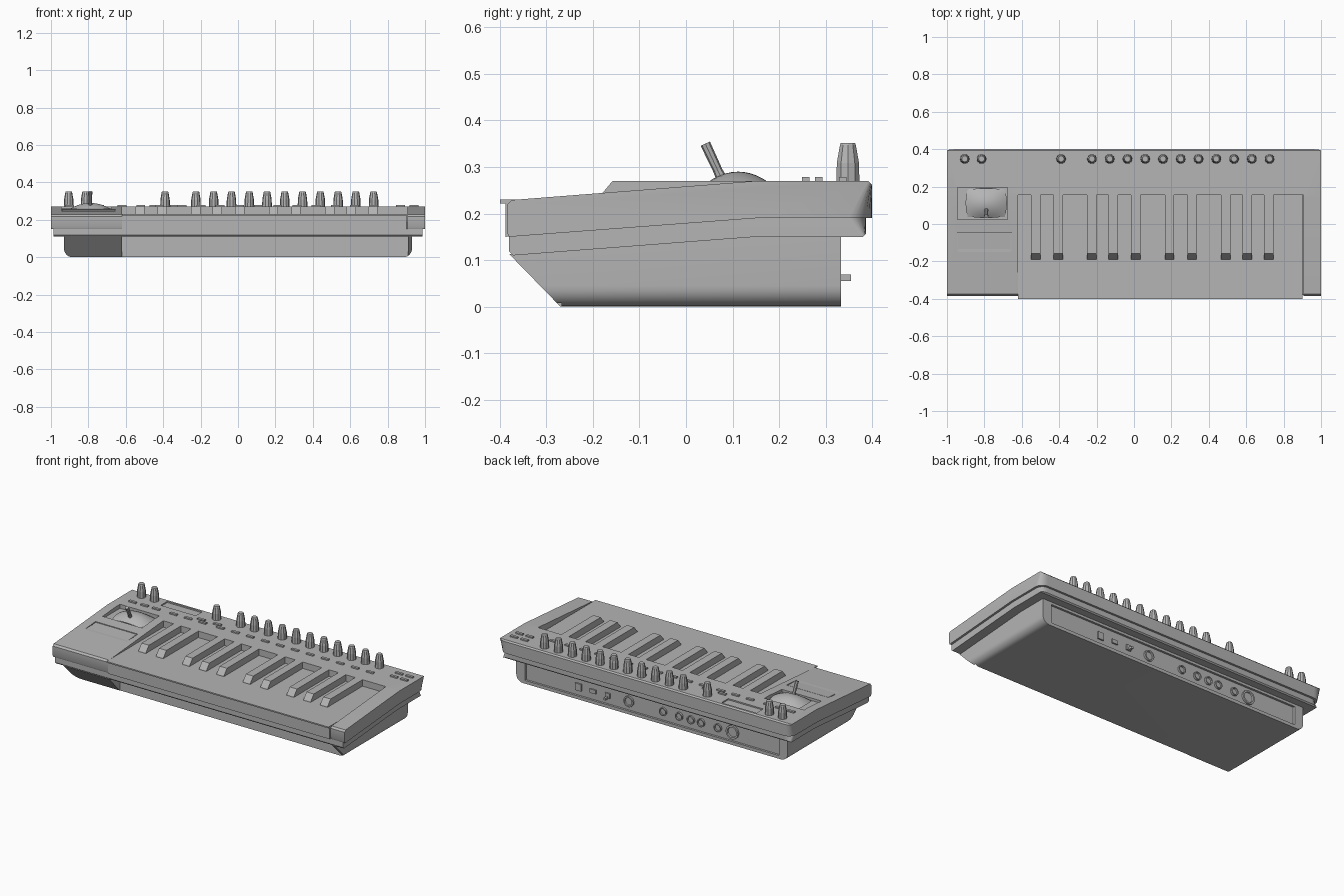
import bpy, bmesh, math
from mathutils import Matrix, Vector

cube = bpy.data.objects.get("Cube")
if cube:
    bpy.data.objects.remove(cube, do_unlink=True)

# One plain grey finish
GREY = (0.46, 0.46, 0.46, 1)
grey = bpy.data.materials.new("plain_grey")
grey.use_nodes = True
grey.diffuse_color = GREY
grey.node_tree.nodes["Principled BSDF"].inputs["Base Color"].default_value = GREY


def finish(bm, name, smooth=False):
    bmesh.ops.recalc_face_normals(bm, faces=bm.faces)
    mesh = bpy.data.meshes.new(name)
    bm.to_mesh(mesh)
    bm.free()
    mesh.materials.append(grey)
    obj = bpy.data.objects.new(name, mesh)
    bpy.context.collection.objects.link(obj)
    if smooth:
        activate(obj)
        bpy.ops.object.shade_smooth_by_angle(angle=math.radians(35))
    return obj


def activate(obj):
    bpy.ops.object.select_all(action='DESELECT')
    obj.select_set(True)
    bpy.context.view_layer.objects.active = obj


def box(name, x0, x1, y0, y1, z0, z1):
    bm = bmesh.new()
    bmesh.ops.create_cube(bm, size=1)
    for v in bm.verts:
        v.co = ((x0 + x1) / 2 + v.co.x * (x1 - x0),
                (y0 + y1) / 2 + v.co.y * (y1 - y0),
                (z0 + z1) / 2 + v.co.z * (z1 - z0))
    return finish(bm, name)


def extrude_profile(name, profile, x0, x1, bevels=()):
    """Side profile (y, z) swept along x; each bevel is (edge rule, width, segments)."""
    bm = bmesh.new()
    face = bm.faces.new([bm.verts.new((x0, y, z)) for y, z in profile])
    swept = bmesh.ops.extrude_face_region(bm, geom=[face])["geom"]
    bmesh.ops.translate(bm, vec=(x1 - x0, 0, 0),
                        verts=[g for g in swept if isinstance(g, bmesh.types.BMVert)])
    for rule, width, segments in bevels:
        edges = [e for e in bm.edges if rule(e.verts[0].co, e.verts[1].co)]
        bmesh.ops.bevel(bm, geom=edges, offset=width, segments=segments,
                        profile=0.5, affect='EDGES')
    return finish(bm, name, smooth=bool(bevels))


def lathe(name, profile, sides, place):
    """Revolve (radius, height) points about z, then move into place."""
    bm = bmesh.new()
    rings = [[bm.verts.new((r * math.cos(math.tau * i / sides),
                            r * math.sin(math.tau * i / sides), h)) for i in range(sides)]
             for r, h in profile]
    for low, high in zip(rings, rings[1:]):
        for i in range(sides):
            j = (i + 1) % sides
            bm.faces.new((low[i], low[j], high[j], high[i]))
    bm.faces.new(rings[0])
    bm.faces.new(rings[-1])
    bm.transform(place)
    return finish(bm, name, smooth=sides > 12)


def cut(target, *bounds):
    cutter = box("cutter", *bounds)
    cutter.hide_render = True
    mod = target.modifiers.new("cut", 'BOOLEAN')
    mod.operation, mod.solver, mod.object = 'DIFFERENCE', 'EXACT', cutter
    activate(target)
    bpy.ops.object.modifier_apply(modifier=mod.name)
    bpy.data.objects.remove(cutter, do_unlink=True)


def back_corner(a, b):
    return min(a.y, b.y) > 0.37 and abs(a.x - b.x) < 1e-4 and abs(a.z - b.z) > 0.02


def bottom_side(a, b):
    return max(a.z, b.z) < 0.01 and abs(a.x - b.x) < 1e-4


# Case: upper shell, lower lip and tub
KEY_X0, KEY_X1, KEY_BACK, KEY_TOP = -0.62, 0.905, 0.155, 0.23
upper_shell = extrude_profile(
    "upper_shell",
    [(-0.38, 0.15), (-0.385, 0.16), (-0.385, 0.218), (-0.375, 0.229), (0.15, 0.27),
     (0.392, 0.27), (0.4, 0.262), (0.4, 0.19), (0.15, 0.19)],
    -1, 1, [(back_corner, 0.05, 6)])
cut(upper_shell, KEY_X0, KEY_X1, -0.5, KEY_BACK, 0.1, 0.4)
cut(upper_shell, -0.945, -0.655, -0.265, -0.045, 0.2465, 0.4)
cut(upper_shell, -0.945, -0.675, 0.025, 0.195, 0.245, 0.4)
cut(upper_shell, -0.75, -0.51, 0.315, 0.38, 0.262, 0.4)

lower_lip = extrude_profile(
    "lower_lip",
    [(-0.372, 0.11), (-0.38, 0.118), (-0.38, 0.152), (0.15, 0.192),
     (0.387, 0.192), (0.387, 0.157), (0.38, 0.15), (0.15, 0.15)],
    -0.987, 0.987, [(back_corner, 0.045, 6)])

tub = extrude_profile(
    "tub", [(-0.38, 0.113), (-0.27, 0), (0.333, 0), (0.333, 0.155), (0.15, 0.155)],
    -0.93, 0.93, [(bottom_side, 0.045, 6)])
cut(tub, KEY_X0, 0.91, -0.5, -0.268, -0.1, 0.3)
cut(tub, -0.87, 0.87, 0.32, 0.5, 0.02, 0.135)

# Sunken pad, sloped to follow the deck
extrude_profile("touch_pad", [(-0.26, 0.22), (-0.26, 0.2365), (-0.05, 0.253), (-0.05, 0.22)],
                -0.94, -0.66)

# Keyboard
extrude_profile("white_keys",
                [(-0.388, 0.15), (-0.388, 0.222), (-0.4, 0.222), (-0.4, KEY_TOP),
                 (KEY_BACK, KEY_TOP), (KEY_BACK, 0.18)], KEY_X0, 0.9)
for i, x in enumerate((-0.525, -0.405, -0.225, -0.11, 0.01, 0.19, 0.31, 0.49, 0.605, 0.72)):
    extrude_profile(f"black_key_{i + 1}",
                    [(-0.19, 0.225), (-0.187, 0.235), (-0.158, 0.27),
                     (KEY_BACK, 0.27), (KEY_BACK, 0.225)], x - 0.025, x + 0.025)

# Row of tapered knobs
knob_x = [-0.905, -0.815, -0.39] + [-0.225 + 0.095 * i for i in range(11)]
for i, x in enumerate(knob_x):
    lathe(f"knob_{i + 1}", [(0.026, 0), (0.025, 0.04), (0.018, 0.078), (0.016, 0.083)],
          10, Matrix.Translation((x, 0.348, 0.269)))

# Buttons
spots = [(x, 0.257) for x in (-0.9, -0.82, -0.74, -0.62, -0.52, -0.42)]
spots += [(-0.3 + 0.1025 * i, 0.257) for i in range(11)]
spots += [(x, 0.285) for x in (-0.45, -0.34)]
spots += [(x, y) for x in (0.87, 0.94) for y in (0.285, 0.337)]
for i, (x, y) in enumerate(spots):
    box(f"button_{i + 1}", x - 0.024, x + 0.024, y - 0.008, y + 0.008, 0.265, 0.278)

# Joystick: rounded cushion with a leaning lever
bm = bmesh.new()
bmesh.ops.create_grid(bm, x_segments=12, y_segments=12, size=1)
for v in bm.verts:
    u, w = v.co.x, v.co.y
    v.co = (-0.79 + 0.11 * u * (1 - 0.1 * w * w), 0.112 + 0.078 * w * (1 - 0.06 * u * u),
            0.247 + 0.043 * (1 - 0.75 * u * u) * (1 - 0.75 * w * w))
finish(bm, "joystick_cushion", smooth=True)
lean = Vector((0, -0.035, 0.075)).to_track_quat('Z', 'Y').to_matrix().to_4x4()
lathe("joystick_lever", [(0.012, 0), (0.01, 0.02), (0.011, 0.084)], 8,
      Matrix.Translation((-0.79, 0.077, 0.274)) @ lean)

# Rear sockets
to_back = Matrix.Rotation(-math.pi / 2, 4, 'X')
sockets = [(0.165, 0.033), (-0.07, 0.025), (-0.18, 0.025), (-0.26, 0.025),
           (-0.33, 0.025), (-0.445, 0.025), (-0.545, 0.042)]
for i, (x, r) in enumerate(sockets):
    lathe(f"socket_{i + 1}", [(r, 0), (r, 0.012), (r * 0.75, 0.012), (r * 0.7, 0.004)],
          20, Matrix.Translation((x, 0.319, 0.075)) @ to_back)
for name, x, w, h in (("power_inlet", 0.51, 0.02, 0.022), ("data_port", 0.41, 0.02, 0.012),
                      ("power_switch", 0.31, 0.016, 0.016)):
    box(name, x - w, x + w, 0.315, 0.329, 0.072 - h, 0.072 + h)
box("switch_tab", 0.303, 0.317, 0.32, 0.355, 0.055, 0.069)
